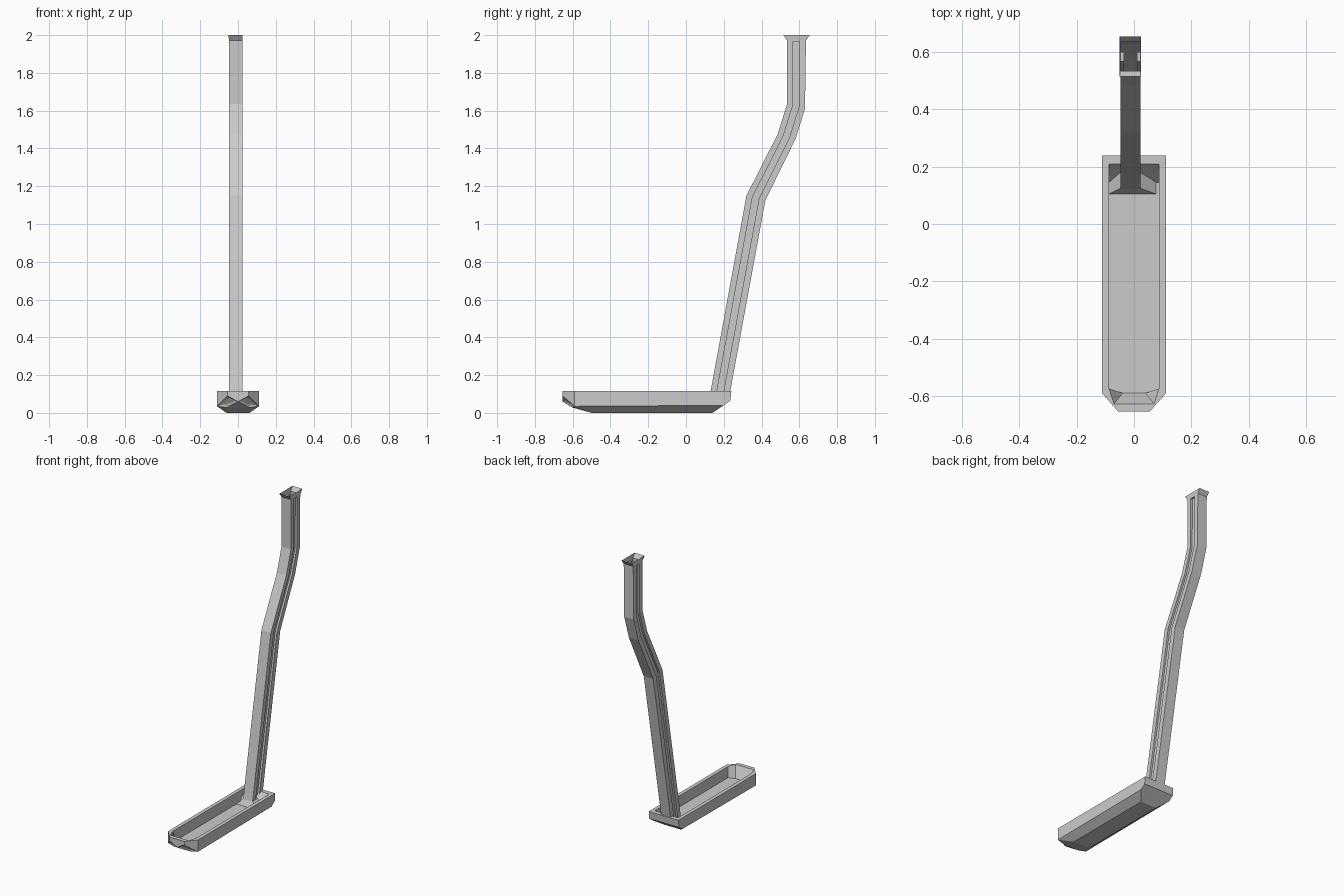
import bpy
import bmesh

cube = bpy.data.objects.get("Cube")
if cube:
    bpy.data.objects.remove(cube)

grey = bpy.data.materials.new("light_grey")
grey.use_nodes = True
grey.diffuse_color = (0.6, 0.6, 0.6, 1)
grey.node_tree.nodes["Principled BSDF"].inputs["Base Color"].default_value = (0.6, 0.6, 0.6, 1)


def make_object(name, bm):
    mesh = bpy.data.meshes.new(name)
    bm.to_mesh(mesh)
    bm.free()
    mesh.materials.append(grey)
    obj = bpy.data.objects.new(name, mesh)
    bpy.context.collection.objects.link(obj)
    return obj


# Tray-shaped foot: corner points of one half, mirrored across x
W, IN, TOP, FLOOR = 0.112, 0.087, 0.115, 0.04
points = {
    # outer rim, from the back centre to the front centre
    "rim_bc": (0, 0.24, TOP), "rim_b": (W, 0.24, TOP), "rim_s": (W, -0.59, TOP),
    "rim_f": (0.055, -0.655, TOP), "rim_fc": (0, -0.655, TOP),
    # outer lower edges
    "back_c": (0, 0.235, 0.065), "back": (W, 0.235, 0.065), "heel": (W, 0.2, 0.04),
    "side": (W, -0.59, 0.035), "nose": (0.055, -0.655, 0.09), "nose_c": (0, -0.655, 0.06),
    "chin": (0.06, -0.6, 0.028), "chin_c": (0, -0.6, 0.028),
    "sole_f": (0.06, -0.5, 0), "sole_fc": (0, -0.5, 0),
    "sole_b": (0.06, 0.14, 0), "sole_bc": (0, 0.14, 0),
    # inner rim and tray floor
    "in_bc": (0, 0.21, TOP), "in_b": (IN, 0.21, TOP), "in_s": (IN, -0.575, TOP),
    "in_f": (0.07, -0.628, TOP), "in_fc": (0, -0.628, TOP),
    "fl_bc": (0, 0.145, FLOOR), "fl_b": (IN, 0.145, FLOOR), "fl_s": (IN, -0.575, FLOOR),
    "fl_f": (0.04, -0.59, FLOOR), "fl_fc": (0, -0.59, FLOOR),
}
faces = [
    "rim_bc rim_b back back_c", "rim_b rim_s side heel back", "rim_s rim_f nose side",
    "rim_f rim_fc nose_c nose", "nose nose_c chin side", "nose_c chin_c chin",
    "side chin sole_f", "chin chin_c sole_fc sole_f", "side sole_f sole_b heel",
    "sole_f sole_fc sole_bc sole_b", "back heel sole_b sole_bc back_c",
]
for a, b in (("bc", "b"), ("b", "s"), ("s", "f"), ("f", "fc")):
    faces.append(f"rim_{a} rim_{b} in_{b} in_{a}")
    faces.append(f"in_{a} in_{b} fl_{b} fl_{a}")
faces.append("fl_bc fl_b fl_s fl_f fl_fc")

bm = bmesh.new()
verts = {key: bm.verts.new(co) for key, co in points.items()}
for names in faces:
    bm.faces.new([verts[n] for n in names.split()])
bmesh.ops.mirror(bm, geom=bm.verts[:] + bm.edges[:] + bm.faces[:], axis='X', merge_dist=0.001)
bmesh.ops.remove_doubles(bm, verts=bm.verts[:], dist=0.0005)
bmesh.ops.recalc_face_normals(bm, faces=bm.faces[:])

# Small dimples in the two slanted nose panels
panels = []
for f in bm.faces:
    c = f.calc_center_median()
    if c.y < -0.6 and 0.03 < abs(c.x) < 0.075 and 0.045 < c.z < 0.065 and f.normal.z < -0.1:
        panels.append(f)
bmesh.ops.inset_individual(bm, faces=panels, thickness=0.016, depth=-0.006)
make_object("foot_tray", bm)

# Bent hollow post: stations of (front y, front z, back y, back z, left x, right x, groove depth)
L, R, G = -0.048, 0.023, 0.013
stations = [
    (0.105, 0.041, 0.2, 0.041, -0.087, 0.077, 0),
    (0.124, 0.08, 0.228, 0.08, L, R, 0),
    (0.124, 0.08, 0.228, 0.08, L, R, G),
    (0.32, 1.15, 0.42, 1.125, L, R, G),
    (0.485, 1.475, 0.58, 1.45, L, R, G),
    (0.535, 1.635, 0.63, 1.61, L, R, G),
    (0.535, 1.965, 0.635, 1.965, L, R, G),
    (0.535, 1.965, 0.635, 1.965, L, R, 0),
    (0.535, 1.972, 0.635, 1.972, L, R, 0),
    (0.515, 2.0, 0.655, 2.0, L - 0.002, R + 0.002, 0),
]


def section(fy, fz, by, bz, x0, x1, groove):
    """Rectangle with a notch in the middle of each side."""
    side = [(0, 0), (0.32, 0), (0.32, groove), (0.66, groove), (0.66, 0), (1, 0)]
    loop = [(x0 + d, t) for t, d in side] + [(x1 - d, t) for t, d in reversed(side)]
    return [(x, fy + (by - fy) * t, fz + (bz - fz) * t) for x, t in loop]


bm = bmesh.new()
rings = [[bm.verts.new(co) for co in section(*s)] for s in stations]
for low, high in zip(rings, rings[1:]):
    n = len(low)
    for i in range(n):
        j = (i + 1) % n
        bm.faces.new((low[i], low[j], high[j], high[i]))
bmesh.ops.remove_doubles(bm, verts=bm.verts[:], dist=0.0001)
bmesh.ops.dissolve_degenerate(bm, dist=0.0001, edges=bm.edges[:])
bmesh.ops.recalc_face_normals(bm, faces=bm.faces[:])
make_object("bent_post", bm)
